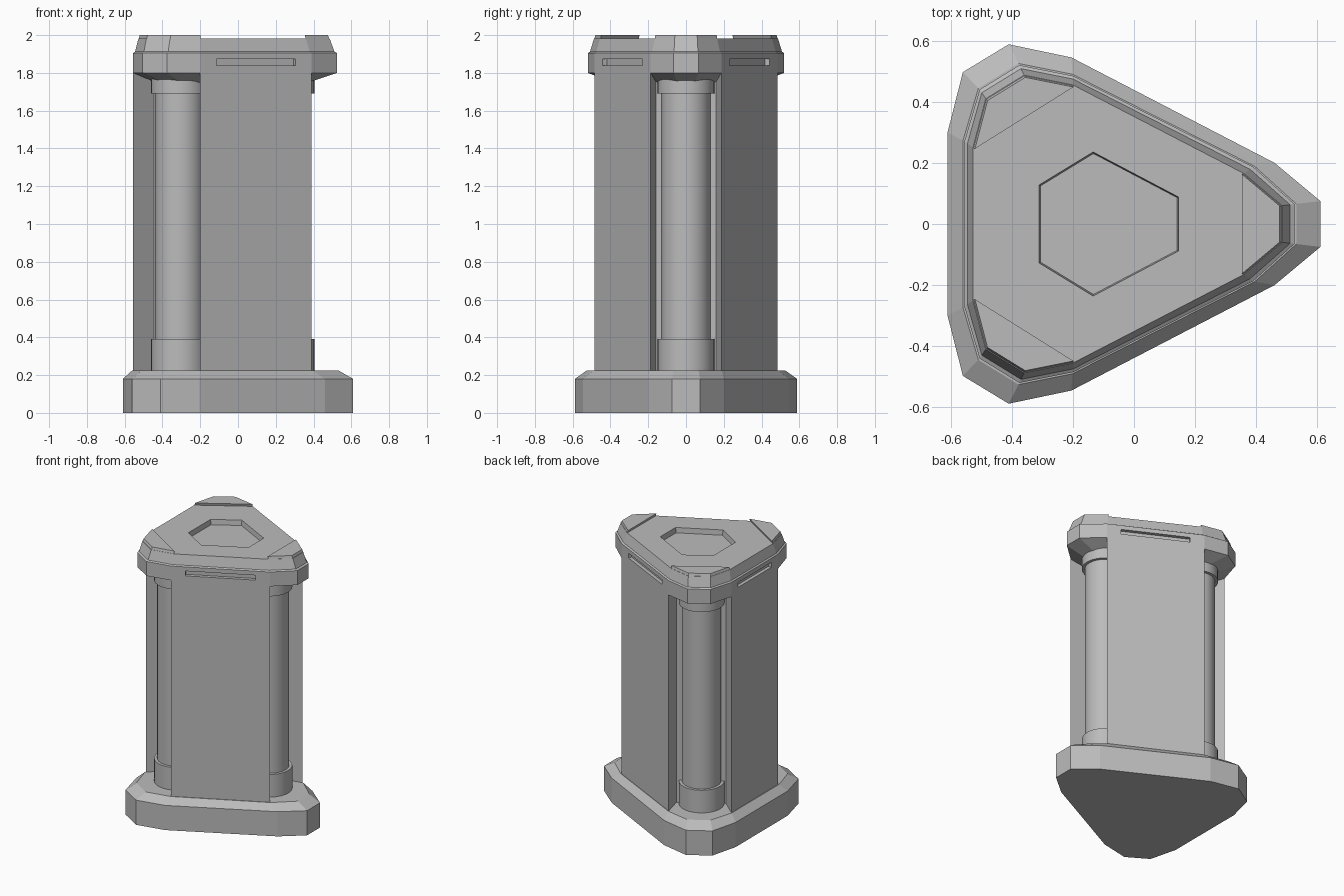
import bpy, bmesh, math
from mathutils import Matrix, Vector

if "Cube" in bpy.data.objects:
    bpy.data.objects.remove(bpy.data.objects["Cube"], do_unlink=True)

grey = bpy.data.materials.new("stone grey")
grey.use_nodes = True
grey.diffuse_color = (0.5, 0.5, 0.5, 1)
grey.node_tree.nodes["Principled BSDF"].inputs["Base Color"].default_value = (0.5, 0.5, 0.5, 1)


def make(name, bm):
    bmesh.ops.recalc_face_normals(bm, faces=bm.faces[:])
    mesh = bpy.data.meshes.new(name)
    bm.to_mesh(mesh)
    bm.free()
    mesh.materials.append(grey)
    obj = bpy.data.objects.new(name, mesh)
    bpy.context.collection.objects.link(obj)
    return obj


def mirrored(half):
    """Full outline from its +y half, listed from +x to -x."""
    return half + [(x, -y) for x, y in reversed(half)]


def blend(a, b, t):
    return [(p[0] + (q[0] - p[0]) * t, p[1] + (q[1] - p[1]) * t) for p, q in zip(a, b)]


def scaled(points, s, cx=-0.08):
    return [(cx + (x - cx) * s, y * s) for x, y in points]


def loft(name, rings):
    """Stack outlines of equal length at given heights and cap both ends."""
    bm = bmesh.new()
    loops = [[bm.verts.new((x, y, z)) for x, y in pts] for pts, z in rings]
    n = len(loops[0])
    for lo, hi in zip(loops, loops[1:]):
        for i in range(n):
            j = (i + 1) % n
            bm.faces.new((lo[i], lo[j], hi[j], hi[i]))
    bm.faces.new(loops[0][::-1])
    bm.faces.new(loops[-1])
    return make(name, bm)


def cut(target, cutter):
    cutter.hide_render = True
    cutter.hide_set(True)
    mod = target.modifiers.new(cutter.name, 'BOOLEAN')
    mod.operation = 'DIFFERENCE'
    mod.solver = 'EXACT'
    mod.object = cutter


# Outlines
foot = mirrored([(0.61, 0.075), (0.46, 0.2), (-0.205, 0.545),
                 (-0.41, 0.588), (-0.56, 0.497), (-0.61, 0.3)])
lid_outer = mirrored([(0.525, 0.065), (0.39, 0.187), (-0.2, 0.485),
                      (-0.375, 0.52), (-0.505, 0.44), (-0.555, 0.27)])
lid_inner = mirrored([(0.485, 0.06), (0.36, 0.165), (-0.2, 0.455),
                      (-0.36, 0.487), (-0.485, 0.41), (-0.527, 0.25)])
notched = mirrored([(0.25, 0.16), (0.39, 0.187), (-0.2, 0.485),
                    (-0.165, 0.346), (-0.445, 0.174), (-0.555, 0.27)])
hexagon = mirrored([(0.15, 0.09), (-0.135, 0.24), (-0.315, 0.13)])

# Base and body with three corner notches
loft("base", [(foot, 0), (foot, 0.18), (scaled(lid_outer, 1.01), 0.225)])
loft("body", [(notched, 0.2), (notched, 1.8)])

# Lid with sloped underside and bevelled rim
lid = loft("lid", [(scaled(lid_outer, 0.75), 1.75), (lid_outer, 1.8), (lid_outer, 1.905),
                   (blend(lid_outer, lid_inner, 0.35), 1.912), (lid_inner, 1.982)])

# Hexagonal recess in the top
cut(lid, loft("recess_cutter", [(scaled(hexagon, 0.96), 1.945), (scaled(hexagon, 1.02), 2.05)]))

# Long slot on each side of the lid
for side, a, b in (("front", 7 + 2, 7 + 3), ("rear", 1, 2), ("right", 5, 6)):
    p, q = Vector(lid_outer[a]), Vector(lid_outer[b])
    mid, along = (p + q) / 2, q - p
    bm = bmesh.new()
    bmesh.ops.create_cube(bm, size=1)
    bm.transform(Matrix.Translation((mid.x, mid.y, 1.857))
                 @ Matrix.Rotation(math.atan2(along.y, along.x), 4, 'Z')
                 @ Matrix.Diagonal((along.length * 0.71, 0.05, 0.035, 1)))
    cut(lid, make(side + "_slot_cutter", bm))

# Raised corner plates on the lid
n = len(lid_inner)
for name, start in (("left", -2), ("rear", 2), ("front", 6)):
    corner = [lid_inner[(start + k) % n] for k in range(4)]
    loft(name + "_corner_plate", [(corner, 1.975), (blend(corner, scaled(corner, 0.985), 1), 2.0)])

# Collared columns standing in the notches
profile = [(0.15, 0.2), (0.15, 0.39), (0.13, 0.39), (0.13, 1.69), (0.15, 1.69), (0.15, 1.79)]
for name, cx, cy in (("left", 0.255, 0), ("rear", -0.31, 0.263), ("front", -0.31, -0.263)):
    turn = [2 * math.pi * k / 32 for k in range(32)]
    rings = [([(cx + r * math.cos(t), cy + r * math.sin(t)) for t in turn], z) for r, z in profile]
    column = loft(name + "_column", rings)
    bpy.ops.object.select_all(action='DESELECT')
    column.select_set(True)
    bpy.context.view_layer.objects.active = column
    bpy.ops.object.shade_smooth_by_angle(angle=math.radians(35))
